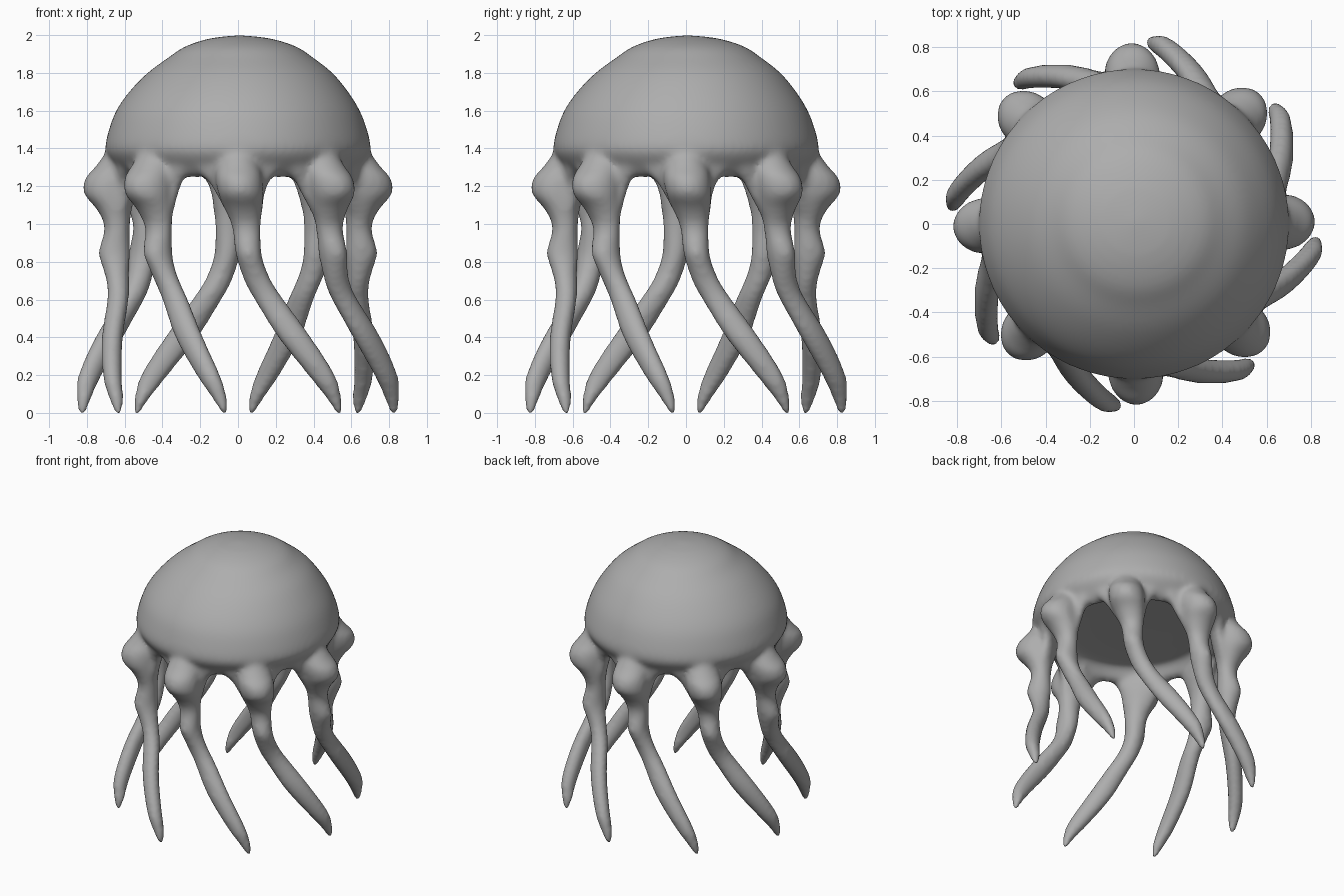
import bpy
import bmesh
from math import cos, sin, tau
from mathutils import Vector

cube = bpy.data.objects.get("Cube")
if cube:
    bpy.data.objects.remove(cube, do_unlink=True)

grey = bpy.data.materials.new("soft grey")
grey.use_nodes = True
colour = (0.42, 0.42, 0.42, 1)
grey.diffuse_color = colour
grey.node_tree.nodes["Principled BSDF"].inputs["Base Color"].default_value = colour


def refine(rows, steps=4):
    """Catmull-Rom interpolation of a list of cross-sections."""
    rows = [Vector(r) for r in rows]
    out = []
    for i in range(len(rows) - 1):
        b, c = rows[i], rows[i + 1]
        a = rows[max(i - 1, 0)]
        d = rows[min(i + 2, len(rows) - 1)]
        for k in range(steps):
            t = k / steps
            out.append(b + (c - a) * (t / 2) + (a * 2 - b * 5 + c * 4 - d) * (t * t / 2)
                       + (b * 3 - a - c * 3 + d) * (t ** 3 / 2))
    return out + [rows[-1]]


def loft(bm, rows, angle, sides):
    """Skin level ellipses (height, radial, tangential, radial size, tangential size)."""
    radial = Vector((cos(angle), sin(angle), 0))
    tangent = Vector((-sin(angle), cos(angle), 0))
    rings = []
    for z, u, t, ru, rt in rows:
        ring = []
        for k in range(sides):
            a = tau * k / sides
            p = radial * (u + ru * cos(a)) + tangent * (t + rt * sin(a))
            ring.append(bm.verts.new(p + Vector((0, 0, z))))
        rings.append(ring)
    for lo, hi in zip(rings, rings[1:]):
        for k in range(sides):
            n = (k + 1) % sides
            bm.faces.new((lo[k], lo[n], hi[n], hi[k]))
    bm.faces.new(rings[0])
    bm.faces.new(rings[-1][::-1])


# Bell: dome with a slightly off-centre crown, rolled rim and flat underside
# as (radius, height, lean)
bell = [(0.01, 2.0, 0.01), (0.16, 1.983, 0.015), (0.295, 1.94, 0.02),
        (0.385, 1.88, 0.02), (0.49, 1.8, 0.015), (0.58, 1.7, 0.005),
        (0.645, 1.6, 0), (0.683, 1.5, 0), (0.703, 1.41, 0), (0.69, 1.36, 0),
        (0.655, 1.31, 0), (0.62, 1.265, 0), (0.585, 1.247, 0), (0.55, 1.265, 0),
        (0.52, 1.305, 0), (0.45, 1.335, 0), (0.01, 1.345, 0)]

# Web: thin flare that rounds the arches between arms
web = [(1.34, 0.60, 0.0, 0.06, 0.24),
       (1.27, 0.595, 0.0, 0.06, 0.205),
       (1.23, 0.595, 0.005, 0.06, 0.17),
       (1.18, 0.6, 0.01, 0.06, 0.14),
       (1.10, 0.62, 0.025, 0.06, 0.11),
       (1.00, 0.635, 0.045, 0.05, 0.07)]

# Arm: round bulge, knee and trailing tip
arm = [(1.42, 0.62, 0.0, 0.06, 0.06),
       (1.36, 0.63, 0.0, 0.085, 0.09),
       (1.30, 0.645, 0.0, 0.115, 0.115),
       (1.24, 0.67, 0.005, 0.142, 0.125),
       (1.16, 0.68, 0.015, 0.137, 0.12),
       (1.08, 0.655, 0.03, 0.095, 0.1),
       (0.98, 0.64, 0.045, 0.068, 0.077),
       (0.85, 0.655, 0.055, 0.085, 0.07),
       (0.76, 0.645, 0.08, 0.07, 0.07),
       (0.68, 0.635, 0.115, 0.06, 0.075),
       (0.60, 0.635, 0.165, 0.058, 0.08),
       (0.40, 0.665, 0.3, 0.057, 0.09),
       (0.20, 0.665, 0.443, 0.052, 0.074),
       (0.08, 0.645, 0.507, 0.04, 0.042),
       (-0.015, 0.63, 0.54, 0.017, 0.017)]

bm = bmesh.new()
loft(bm, refine([(z, lean, 0, r, r) for r, z, lean in bell], 3), tau / 8, 96)
for i in range(8):
    loft(bm, refine(web), tau * i / 8, 32)
    loft(bm, refine(arm), tau * i / 8, 20)
bmesh.ops.recalc_face_normals(bm, faces=bm.faces)
mesh = bpy.data.meshes.new("jellyfish_body")
bm.to_mesh(mesh)
bm.free()
body = bpy.data.objects.new("jellyfish_body", mesh)
bpy.context.collection.objects.link(body)

# Fuse bell, webs and arms into one soft skin
fuse = body.modifiers.new("fuse", "REMESH")
fuse.mode = "VOXEL"
fuse.voxel_size = 0.016
soften = body.modifiers.new("soften", "SMOOTH")
soften.factor = 0.5
soften.iterations = 16
graph = bpy.context.evaluated_depsgraph_get()
skin = bpy.data.meshes.new_from_object(body.evaluated_get(graph))
body.modifiers.clear()
body.data = skin
bpy.data.meshes.remove(mesh)
skin.name = "jellyfish_body"

# Stand the tips on the ground
low = min(v.co.z for v in skin.vertices)
for v in skin.vertices:
    v.co.z -= low

skin.materials.clear()
skin.materials.append(grey)
for face in skin.polygons:
    face.material_index = 0
    face.use_smooth = True
